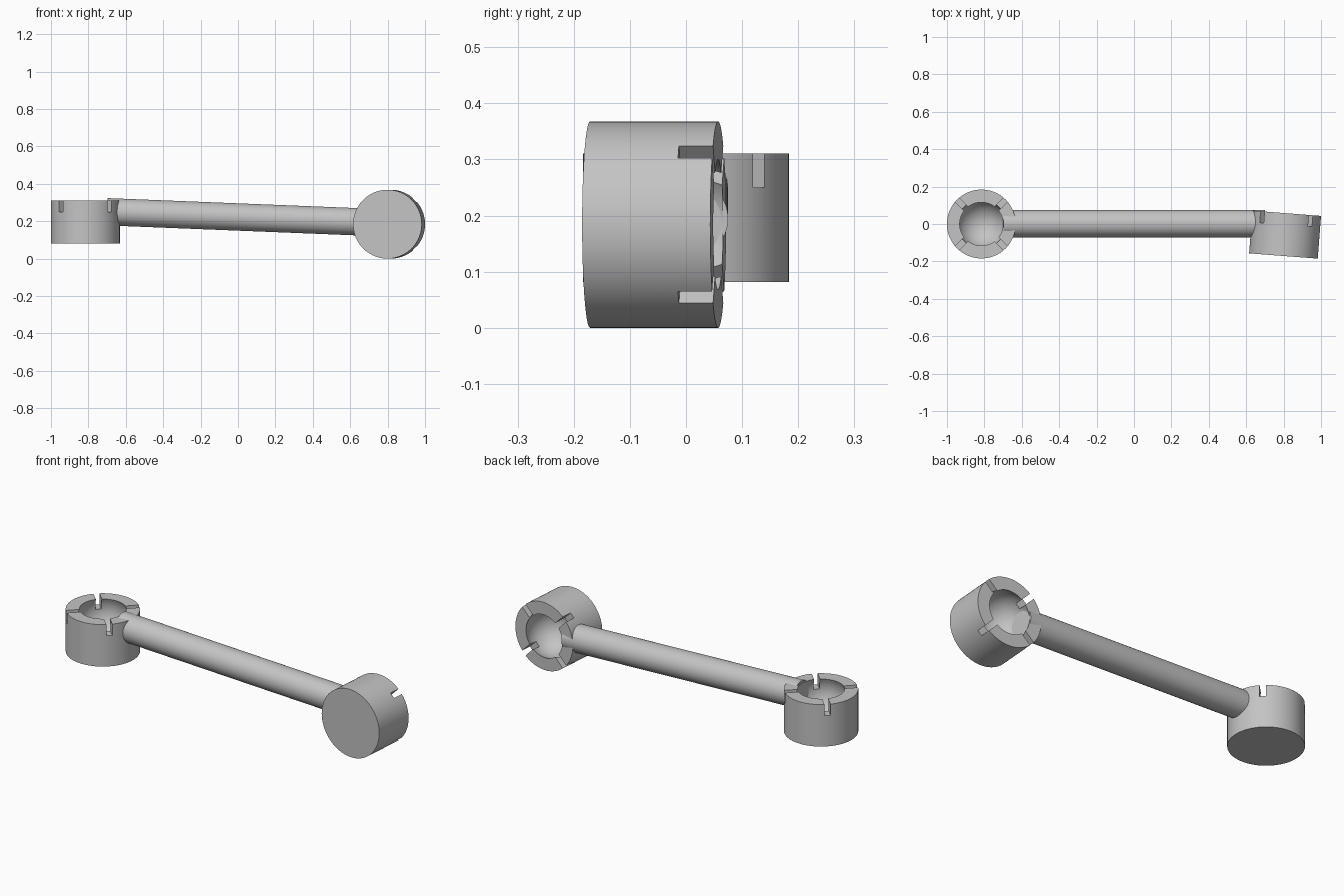
import bpy, bmesh, math
from mathutils import Vector

if "Cube" in bpy.data.objects:
    bpy.data.objects.remove(bpy.data.objects["Cube"])

R, H = 0.184, 0.229          # cup radius and height
BALL, OPEN = 0.13, 0.116     # socket sphere radius, mouth radius
SLOT_W, SLOT_D = 0.03, 0.061
SEG = 96

grey = bpy.data.materials.new("plain grey")
grey.diffuse_color = (0.55, 0.55, 0.55, 1)
grey.use_nodes = True
grey.node_tree.nodes["Principled BSDF"].inputs["Base Color"].default_value = grey.diffuse_color


def finish(ob):
    ob.data.materials.clear()
    ob.data.materials.append(grey)
    bpy.ops.object.select_all(action='DESELECT')
    ob.select_set(True)
    bpy.context.view_layer.objects.active = ob
    bpy.ops.object.shade_smooth_by_angle(angle=math.radians(35))


def add_object(name, bm):
    bmesh.ops.recalc_face_normals(bm, faces=bm.faces)
    me = bpy.data.meshes.new(name)
    bm.to_mesh(me)
    bm.free()
    ob = bpy.data.objects.new(name, me)
    bpy.context.collection.objects.link(ob)
    return ob


def socket_cup(name, loc, rot):
    # lathed cup with a spherical socket
    drop = math.sqrt(BALL ** 2 - OPEN ** 2)
    a0 = math.atan2(drop, OPEN)
    pts = [(0, 0), (R, 0), (R, H)]
    n = 20
    for i in range(n + 1):
        a = a0 + (-math.pi / 2 - a0) * i / n
        pts.append((max(BALL * math.cos(a), 0) if i < n else 0,
                    H - drop + BALL * math.sin(a)))
    bm = bmesh.new()
    vs = [bm.verts.new((x, 0, z)) for x, z in pts]
    es = [bm.edges.new(p) for p in zip(vs, vs[1:])]
    bmesh.ops.spin(bm, geom=vs + es, axis=(0, 0, 1), cent=(0, 0, 0),
                   angle=2 * math.pi, steps=SEG, use_duplicate=False)
    bmesh.ops.remove_doubles(bm, verts=bm.verts, dist=1e-5)
    cup = add_object(name, bm)

    # two crossed bars cut the four rim slots
    for k in (1, -1):
        bm = bmesh.new()
        bmesh.ops.create_cube(bm, size=1)
        bmesh.ops.scale(bm, vec=(1, SLOT_W, 2 * SLOT_D), verts=bm.verts)
        cutter = add_object("slot_cutter", bm)
        cutter.location.z = H
        cutter.rotation_euler.z = k * math.pi / 4
        cutter.hide_render = True
        mod = cup.modifiers.new("slots", 'BOOLEAN')
        mod.operation = 'DIFFERENCE'
        mod.solver = 'EXACT'
        mod.object = cutter
        bpy.context.view_layer.objects.active = cup
        bpy.ops.object.modifier_apply(modifier=mod.name)
        bpy.data.objects.remove(cutter)

    cup.location, cup.rotation_euler = loc, rot
    finish(cup)


# upright cup on the left, sideways cup on the right
socket_cup("upright_socket", (-0.816, 0, 0.082), (0, 0, 0))
socket_cup("sideways_socket", (0.799, -0.171, 0.184),
           (-math.pi / 2, 0, -math.radians(4.4)))

# slightly sloping connecting rod
p, q = Vector((-0.70, 0.002, 0.2505)), Vector((0.70, 0.002, 0.1945))
bpy.ops.mesh.primitive_cylinder_add(vertices=64, radius=0.073,
                                    depth=(q - p).length, location=(p + q) / 2)
rod = bpy.context.object
rod.name = "connecting_rod"
rod.rotation_euler = (q - p).to_track_quat('Z', 'Y').to_euler()
finish(rod)
